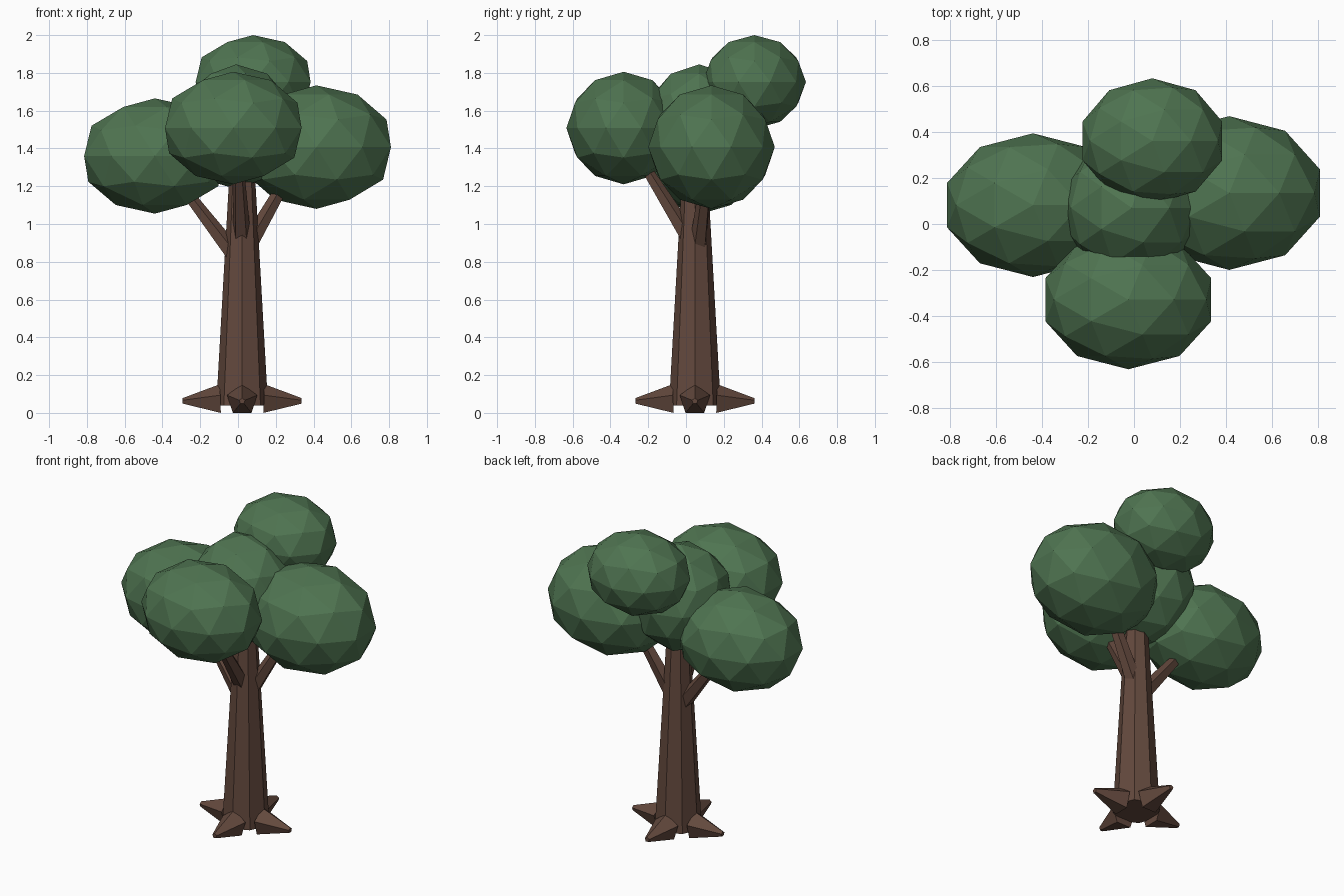
import bpy, math
from mathutils import Vector

if "Cube" in bpy.data.objects:
    bpy.data.objects.remove(bpy.data.objects["Cube"])


def material(name, rgb):
    m = bpy.data.materials.new(name)
    m.diffuse_color = (*rgb, 1)
    m.use_nodes = True
    m.node_tree.nodes["Principled BSDF"].inputs["Base Color"].default_value = m.diffuse_color
    return m


BARK = material("bark brown", (0.125, 0.066, 0.047))
LEAF = material("leaf green", (0.078, 0.175, 0.082))


def finish(name, mat):
    ob = bpy.context.object
    ob.name = name
    ob.data.materials.append(mat)
    return ob


def limb(name, a, b, r1, r2, sides, spin=0.0):
    """Tapered prism from point a to point b."""
    a, b = Vector(a), Vector(b)
    d = b - a
    bpy.ops.mesh.primitive_cone_add(vertices=sides, radius1=r1, radius2=r2, depth=d.length)
    ob = finish(name, BARK)
    for v in ob.data.vertices:
        x, y = v.co.x, v.co.y
        v.co.x = x * math.cos(spin) - y * math.sin(spin)
        v.co.y = x * math.sin(spin) + y * math.cos(spin)
    ob.location = (a + b) / 2
    ob.rotation_euler = d.to_track_quat('Z', 'Y').to_euler()
    return ob


def leaves(name, centre, radii):
    bpy.ops.mesh.primitive_ico_sphere_add(subdivisions=2, radius=1, location=centre)
    finish(name, LEAF).scale = radii


# Trunk
CX, CY = 0.022, 0.047
limb("trunk", (CX, CY, 0.04), (CX, CY, 1.4), 0.137, 0.06, 8)

# Four pointed roots, one ridge upward
for i, (dx, dy) in enumerate([(1, 0), (0, 1), (-1, 0), (0, -1)]):
    limb(f"root_{i + 1}", (CX + 0.115 * dx, CY + 0.115 * dy, 0.068),
         (CX + 0.315 * dx, CY + 0.315 * dy, 0.062), 0.084, 0.016, 5)

# Branches reaching into the leaf clumps
limb("left_branch", (0.0, 0.05, 0.81), (-0.36, 0.08, 1.28), 0.05, 0.025, 5)
limb("right_branch", (0.03, 0.06, 0.84), (0.33, 0.12, 1.36), 0.05, 0.025, 5)
limb("front_branch", (0.02, 0.02, 0.92), (0.0, -0.26, 1.37), 0.05, 0.025, 5)

# Leaf clumps
leaves("left_leaves", (-0.44, 0.082, 1.36), (0.394, 0.313, 0.305))
leaves("right_leaves", (0.415, 0.135, 1.407), (0.415, 0.335, 0.327))
leaves("front_leaves", (-0.025, -0.33, 1.508), (0.38, 0.303, 0.298))
leaves("back_leaves", (0.08, 0.362, 1.752), (0.32, 0.273, 0.248))
leaves("middle_leaves", (-0.01, 0.07, 1.515), (0.312, 0.30, 0.33))
